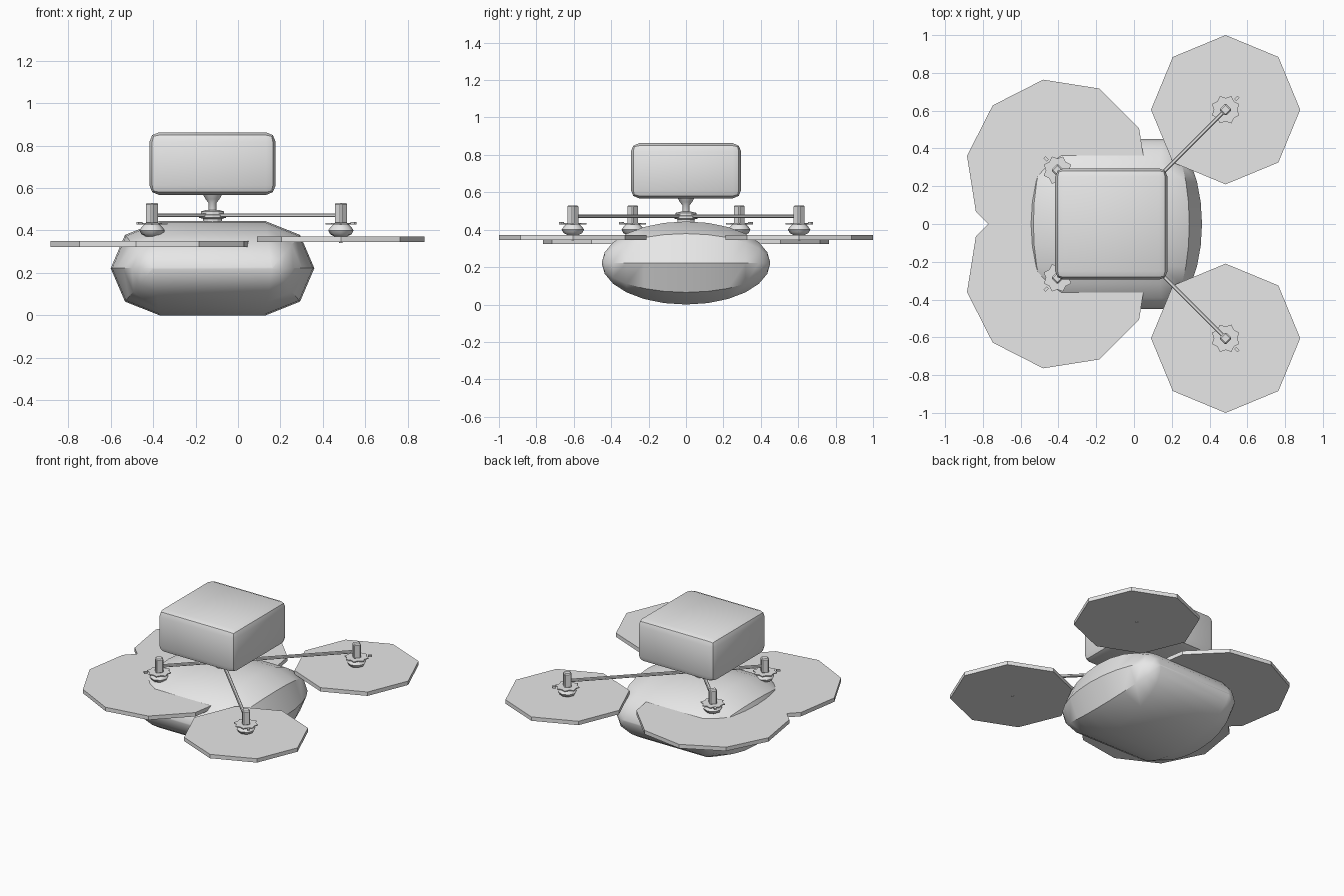
import bpy
import bmesh
from math import sin, cos, pi, radians, atan2
from mathutils import Matrix, Vector

if "Cube" in bpy.data.objects:
    bpy.data.objects.remove(bpy.data.objects["Cube"])

grey = bpy.data.materials.new("light_grey")
grey.use_nodes = True
colour = (0.8, 0.8, 0.8, 1)
grey.diffuse_color = colour
for node in grey.node_tree.nodes:
    if node.type == 'BSDF_PRINCIPLED':
        node.inputs["Base Color"].default_value = colour


def finish(bm, name, smooth=None):
    bmesh.ops.recalc_face_normals(bm, faces=bm.faces)
    mesh = bpy.data.meshes.new(name)
    bm.to_mesh(mesh)
    bm.free()
    mesh.materials.append(grey)
    obj = bpy.data.objects.new(name, mesh)
    bpy.context.collection.objects.link(obj)
    if smooth:
        bpy.ops.object.select_all(action='DESELECT')
        obj.select_set(True)
        bpy.context.view_layer.objects.active = obj
        bpy.ops.object.shade_smooth_by_angle(angle=radians(smooth))
    return obj


def loft(name, rings, smooth=None):
    """Skin closed rings of equal length and cap both ends."""
    bm = bmesh.new()
    loops = [[bm.verts.new(p) for p in ring] for ring in rings]
    n = len(loops[0])
    for a, b in zip(loops, loops[1:]):
        for i in range(n):
            j = (i + 1) % n
            bm.faces.new((a[i], a[j], b[j], b[i]))
    bm.faces.new(loops[0])
    bm.faces.new(loops[-1])
    return finish(bm, name, smooth)


def lathe(name, x, y, profile, sides, turn=0, smooth=None):
    """Turn (radius, z) points around a vertical axis at x, y."""
    angles = [turn + 2 * pi * i / sides for i in range(sides)]
    rings = [[(x + r * cos(a), y + r * sin(a), z) for a in angles]
             for r, z in profile]
    return loft(name, rings, smooth)


def box(name, centre, size, bevel=0, segments=1, turn=0, smooth=None):
    bm = bmesh.new()
    bmesh.ops.create_cube(bm, size=1)
    bmesh.ops.scale(bm, verts=bm.verts, vec=size)
    if bevel:
        bmesh.ops.bevel(bm, geom=bm.edges[:], offset=bevel, segments=segments,
                        profile=0.5, affect='EDGES')
    matrix = Matrix.Translation(centre) @ Matrix.Rotation(turn, 4, 'Z')
    bmesh.ops.transform(bm, matrix=matrix, verts=bm.verts)
    return finish(bm, name, smooth)


# Rounded body: stadium sections shrinking towards both sides
def body_ring(phi):
    s = max(cos(phi), 0.02)
    ring = []
    for side, start in ((1, -90), (-1, 90)):
        for k in range(5):
            a = radians(start + 45 * k)
            shift = 0.25 + 0.03 * (1 - s)
            ring.append((-0.12 + side * shift + 0.23 * s * cos(a),
                         0.45 * sin(phi), 0.222 + 0.222 * s * sin(a)))
    return ring


loft("body", [body_ring(radians(-90 + 15 * i)) for i in range(13)], 40)

# Payload box, its flared stem and the hub
HUB = -0.12
box("payload_box", (HUB, 0, 0.715), (0.595, 0.59, 0.295), 0.045, 2, smooth=35)
lathe("stem", HUB, 0, [(0.018, 0.48), (0.019, 0.53), (0.033, 0.548),
                       (0.048, 0.575)], 12, smooth=40)
lathe("hub", HUB, 0, [(0.045, 0.43), (0.045, 0.455), (0.064, 0.46),
                      (0.064, 0.472), (0.055, 0.476), (0.055, 0.49),
                      (0.03, 0.496)], 12)


def rotor(label, x, y, radius, sides, turn, low):
    out = Vector((x - HUB, y, 0))
    heading = atan2(out.y, out.x)
    # Arm from the hub to the motor
    box(label + "_arm", (HUB + out.x / 2, y / 2, 0.472),
        (out.length, 0.02, 0.018), 0.004, turn=heading)
    # Motor with chamfered corners
    box(label + "_motor", (x, y, 0.48), (0.048, 0.048, 0.1), 0.007,
        turn=pi / 4)
    # Scalloped plate under the motor
    rings = [[(x + r * cos(a), y + r * sin(a), z)
              for a, r in ((i * pi / 8, 0.078 if i % 2 else 0.062)
                           for i in range(16))]
             for z in (0.429, 0.435)]
    loft(label + "_plate", rings)
    # Rounded mount and shaft
    lathe(label + "_mount", x, y, [(0.03, 0.372), (0.05, 0.382), (0.06, 0.4),
                                   (0.05, 0.415), (0.035, 0.43)], 8, smooth=40)
    lathe(label + "_shaft", x, y, [(0.008, low - 0.004), (0.008, 0.4)], 6)
    # Small tab at the rim of the plate
    tab = out.normalized() * 0.085
    box(label + "_tab", (x + tab.x, y + tab.y, 0.435), (0.024, 0.016, 0.012),
        turn=heading)
    # Rotor disc
    lathe(label + "_disc", x, y, [(radius, low), (radius, low + 0.027)],
          sides, turn)


for side, word in ((1, "back"), (-1, "front")):
    rotor(word + "_left", 0.485, side * 0.605, 0.395, 8, 0, 0.345)
    rotor(word + "_right", -0.405, side * 0.285, 0.485, 10,
          side * radians(27), 0.323)
